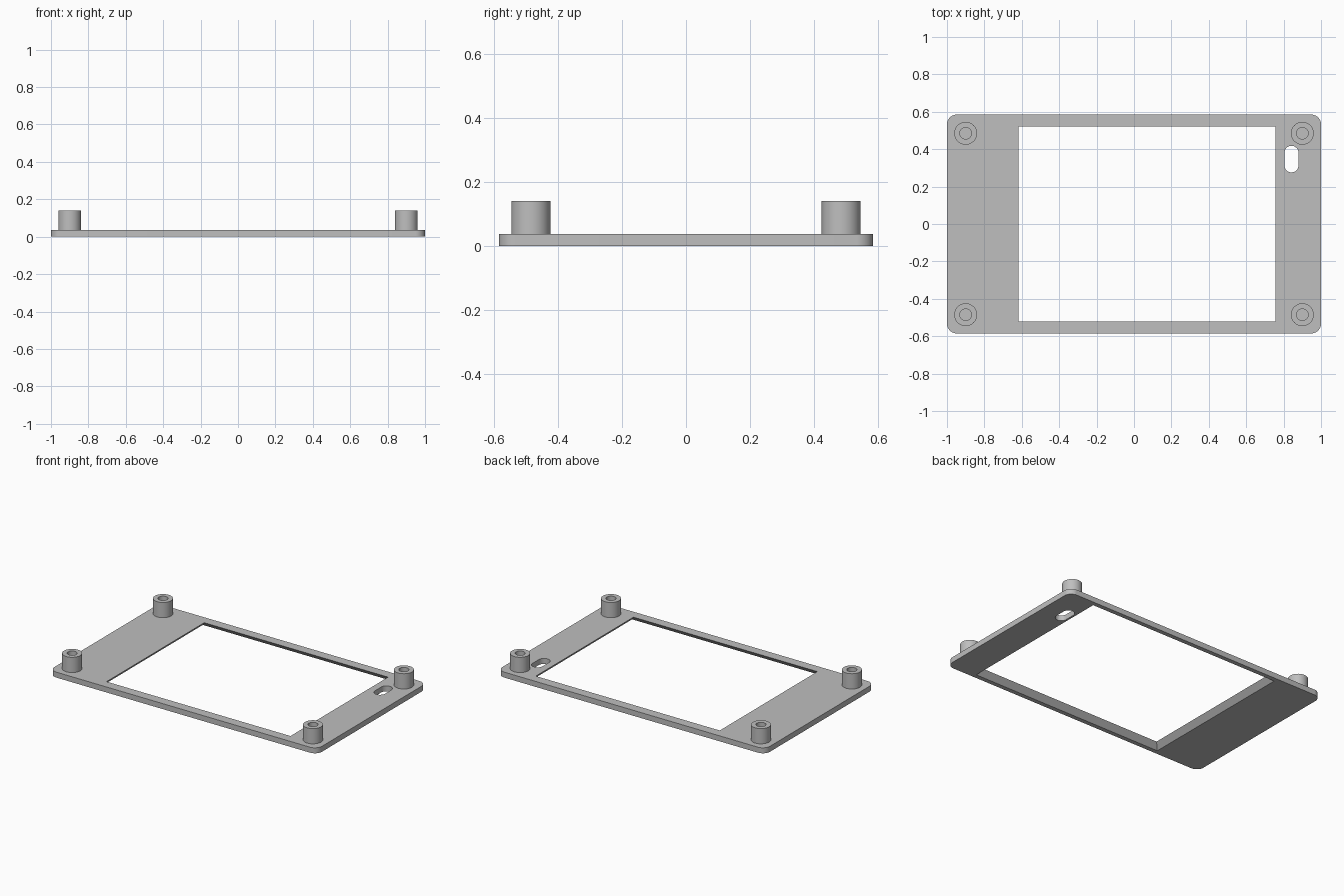
import bpy, bmesh, math
from mathutils import Matrix, Vector

if "Cube" in bpy.data.objects:
    bpy.data.objects.remove(bpy.data.objects["Cube"], do_unlink=True)

THICK = 0.037      # plate thickness
HALF_Y = 0.585     # plate half depth
POST_TOP = 0.14
FLARE = 0.034      # window widens towards the underside

grey = bpy.data.materials.new("plain grey")
grey.use_nodes = True
colour = (0.52, 0.52, 0.52, 1)
grey.diffuse_color = colour
grey.node_tree.nodes["Principled BSDF"].inputs["Base Color"].default_value = colour


def make_object(name, bm):
    bmesh.ops.recalc_face_normals(bm, faces=bm.faces)
    mesh = bpy.data.meshes.new(name)
    bm.to_mesh(mesh)
    bm.free()
    mesh.materials.append(grey)
    obj = bpy.data.objects.new(name, mesh)
    bpy.context.collection.objects.link(obj)
    return obj


def select_only(obj):
    bpy.ops.object.select_all(action='DESELECT')
    obj.select_set(True)
    bpy.context.view_layer.objects.active = obj


def rounded_outline(cx, cy, hx, hy, r, steps=12):
    """Rounded rectangle; with r = 0 it has four plain corners."""
    pts = []
    for i, (sx, sy) in enumerate([(1, 1), (-1, 1), (-1, -1), (1, -1)]):
        for k in range(steps + 1 if r else 1):
            a = math.pi / 2 * (i + k / steps)
            p = (cx + sx * (hx - r) + r * math.cos(a), cy + sy * (hy - r) + r * math.sin(a))
            if not pts or math.dist(p, pts[-1]) > 1e-5:
                pts.append(p)
    if math.dist(pts[0], pts[-1]) < 1e-5:
        pts.pop()
    return pts


def prism(name, lower, upper, z0, z1):
    """Solid between two matching outlines."""
    bm = bmesh.new()
    a = [bm.verts.new((x, y, z0)) for x, y in lower]
    b = [bm.verts.new((x, y, z1)) for x, y in upper]
    bm.faces.new(a)
    bm.faces.new(b)
    n = len(a)
    for i in range(n):
        j = (i + 1) % n
        bm.faces.new((a[i], a[j], b[j], b[i]))
    return make_object(name, bm)


def cut(target, cutter):
    cutter.hide_render = True
    mod = target.modifiers.new("cut", 'BOOLEAN')
    mod.operation = 'DIFFERENCE'
    mod.solver = 'EXACT'
    mod.object = cutter
    select_only(target)
    bpy.ops.object.modifier_apply(modifier=mod.name)
    bpy.data.objects.remove(cutter, do_unlink=True)


# Base plate with rounded corners
outline = rounded_outline(0, 0, 1, HALF_Y, 0.053)
plate = prism("base_plate", outline, outline, 0, THICK)

# Display window, sloped outwards going down; cutter runs past both faces
over = 0.01
slope = FLARE / THICK


def window_at(z):
    grow = slope * (THICK - z)
    return rounded_outline(0.07, 0, 0.687 + grow, 0.521 + grow, 0)


cut(plate, prism("window_cutter", window_at(-over), window_at(THICK + over),
                 -over, THICK + over))

# Slot with round ends
slot = rounded_outline(0.842, 0.347, 0.0375, 0.071, 0.0375)
cut(plate, prism("slot_cutter", slot, slot, -over, THICK + over))
select_only(plate)
bpy.ops.object.shade_smooth_by_angle(angle=math.radians(30))


# Hollow corner posts, lathed from a tube profile
def post(name, x, y):
    bm = bmesh.new()
    profile = [(0.061, THICK), (0.061, POST_TOP), (0.031, POST_TOP), (0.031, THICK)]
    verts = [bm.verts.new((r, 0, z)) for r, z in profile]
    edges = [bm.edges.new(pair) for pair in zip(verts, verts[1:])]
    bmesh.ops.spin(bm, geom=verts + edges, cent=(0, 0, 0), axis=(0, 0, 1),
                   angle=2 * math.pi, steps=48, use_merge=True)
    bmesh.ops.remove_doubles(bm, verts=bm.verts, dist=1e-5)
    bmesh.ops.transform(bm, matrix=Matrix.Translation(Vector((x, y, 0))), verts=bm.verts)
    obj = make_object(name, bm)
    # Open tube: make sure the rim faces up
    rim = max(obj.data.polygons, key=lambda p: abs(p.normal.z))
    if rim.normal.z < 0:
        obj.data.flip_normals()
    select_only(obj)
    bpy.ops.object.shade_smooth_by_angle(angle=math.radians(30))


for side, sx in (("left", 1), ("right", -1)):
    for end, sy in (("front", -1), ("back", 1)):
        post(f"{end}_{side}_post", 0.9 * sx, 0.485 * sy)
